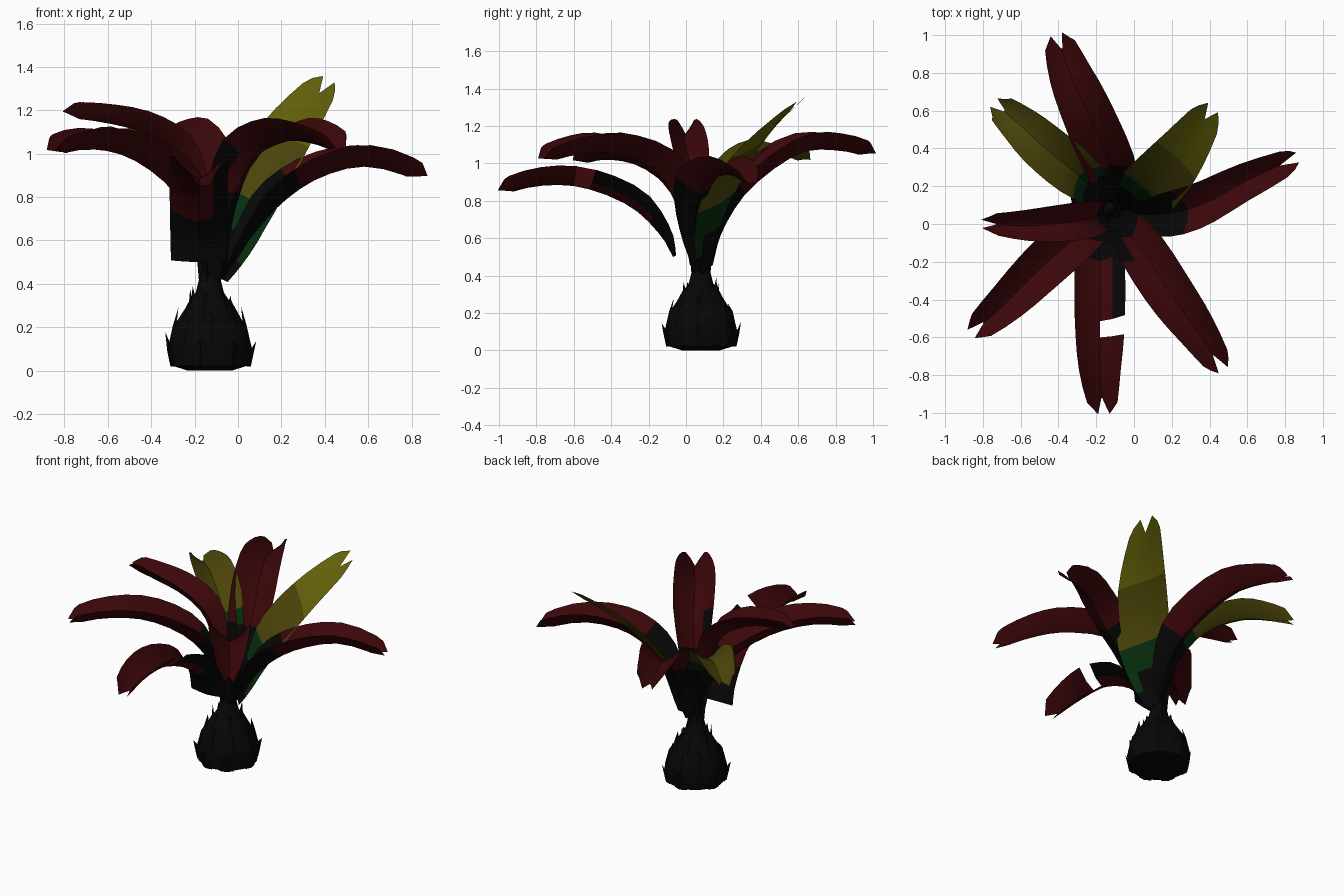
import bpy, math, random
from mathutils import Vector

random.seed(4)
if "Cube" in bpy.data.objects:
    bpy.data.objects.remove(bpy.data.objects["Cube"])


def material(name, rgb):
    m = bpy.data.materials.new(name)
    m.use_nodes = True
    m.diffuse_color = (*rgb, 1)
    bsdf = m.node_tree.nodes["Principled BSDF"]
    bsdf.inputs["Base Color"].default_value = (*rgb, 1)
    bsdf.inputs["Roughness"].default_value = 0.9
    return m


DARK, RED, GREEN, OLIVE, YELLOW = range(5)
MATS = [material("charcoal", (0.002, 0.002, 0.002)),
        material("deep red", (0.045, 0.002, 0.003)),
        material("dark green", (0.002, 0.026, 0.004)),
        material("olive", (0.07, 0.06, 0.003)),
        material("yellow green", (0.125, 0.12, 0.003))]


def add_mesh(name, verts, faces, indices=None):
    me = bpy.data.meshes.new(name)
    me.from_pydata(verts, [], faces)
    for m in MATS:
        me.materials.append(m)
    if indices:
        me.polygons.foreach_set("material_index", indices)
    ob = bpy.data.objects.new(name, me)
    bpy.context.collection.objects.link(ob)
    bpy.ops.object.select_all(action='DESELECT')
    ob.select_set(True)
    bpy.context.view_layer.objects.active = ob
    bpy.ops.object.shade_smooth_by_angle(angle=math.radians(35))


def spline(pts, t):
    """Smooth curve through the points, t from 0 to 1."""
    p = [Vector(q) for q in pts]
    p = [2 * p[0] - p[1]] + p + [2 * p[-1] - p[-2]]
    u = min(t, 0.9999) * (len(pts) - 1)
    i = int(u)
    u -= i
    a, b, c, d = p[i:i + 4]
    return 0.5 * (2 * b + (c - a) * u + (2 * a - 5 * b + 4 * c - d) * u ** 2
                  + (3 * b - a - 3 * c + d) * u ** 3)


ROWS = 14
COLS = (-1, -0.5, 0, 0.5, 1)


def leaf(name, pts, half, base, depth, bands, edge=(), roll=0, gap=()):
    """Channelled strip with a forked tip, colour bands along it and one edge colour."""
    heading = Vector(pts[-1]) - Vector(pts[0])
    side = Vector((heading.y, -heading.x, 0)).normalized()
    side.z = roll
    verts, faces, idx = [], [], []
    for r in range(ROWS + 1):
        t = r / ROWS
        p = spline(pts, t)
        tan = (spline(pts, min(t + 0.02, 1)) - spline(pts, max(t - 0.02, 0))).normalized()
        normal = side.cross(tan).normalized()
        tip = max(0, (t - 0.5) / 0.5) ** 2
        w = half * (base + (1 - base) * min(1, t / 0.45) ** 0.9) * (1 - 0.55 * tip)
        lift = depth * min(1, 0.15 + t / 0.45) * (1 - 0.3 * tip)
        for s in COLS:
            v = p + side * s * w + normal * lift * abs(s) ** 1.5
            if r == ROWS:
                v -= tan * (0.1 if s == 0 else 0.05 if abs(s) == 1 else 0)
            verts.append(v)
    n = len(COLS)
    for r in range(ROWS):
        t = (r + 0.5) / ROWS
        for c in range(n - 1):
            if gap and c in gap[0] and gap[1] < t < gap[2]:
                continue
            faces.append((r * n + c, r * n + c + 1, (r + 1) * n + c + 1, (r + 1) * n + c))
            colour = next(m for limit, m in bands if t < limit)
            if edge and c == edge[0] and edge[1] < t < edge[2]:
                colour = edge[3]
            idx.append(colour)
    add_mesh(name, verts, faces, idx)


def red(limit):
    return ((limit, DARK), (2, RED))


# Leaves
leaf("back_leaf", [(-.1, .14, .48), (-.1, .21, .67), (-.14, .35, .87), (-.25, .6, 1.05),
                   (-.34, .8, 1.07), (-.41, 1, 1.03)], .14, .4, .1, red(.33))
leaf("back_left_yellow_leaf", [(-.07, .1, .42), (0, .13, .6), (.1, .21, .86), (.25, .38, 1.11),
                               (.42, .62, 1.34)], .16, .2, .02,
     ((.3, DARK), (.42, GREEN), (.75, OLIVE), (2, YELLOW)),
     edge=(3, .15, .45, GREEN), roll=-.4)
leaf("left_leaf", [(-.07, .07, .42), (.05, .05, .6), (.2, .06, .77), (.38, .11, .89),
                   (.6, .23, .94), (.86, .35, .87)], .12, .2, .11, red(.5))
leaf("front_left_leaf", [(-.08, .04, .42), (-.05, -.02, .7), (.05, -.15, .95), (.2, -.38, 1.05),
                         (.33, -.56, 1.05), (.47, -.77, 1)], .13, .25, .11, red(.3),
     edge=(3, 0, .45, DARK))
leaf("front_leaf", [(-.18, -.07, .5), (-.18, -.14, .62), (-.18, -.3, .77), (-.18, -.55, .87),
                    (-.18, -.78, .88), (-.16, -1, .83)], .135, .95, .11, red(.32),
     edge=(0, 0, .58, DARK), gap=((0, 1), .58, .66))
leaf("front_right_leaf", [(-.15, .04, .45), (-.2, 0, .67), (-.32, -.08, .85), (-.5, -.24, .98),
                          (-.68, -.42, 1.02), (-.86, -.58, .99)], .13, .3, .11, red(.36))
leaf("right_leaf", [(-.15, .08, .45), (-.2, .04, .78), (-.28, .02, .99), (-.42, 0, 1.09),
                    (-.6, -.01, 1.14), (-.81, 0, 1.17)], .1, .4, .1, red(.25))
leaf("back_right_yellow_leaf", [(-.13, .12, .45), (-.2, .18, .73), (-.32, .28, .94),
                                (-.48, .41, 1.04), (-.6, .52, 1.04), (-.74, .64, 1)],
     .13, .3, .08, ((.3, DARK), (.38, GREEN), (2, OLIVE)))

# Bulb
CENTRE = Vector((-.13, .08, 0))
PROFILE = [(.0, .01), (.1, 0), (.18, .025), (.195, .1), (.17, .2), (.105, .3), (.065, .36),
           (.045, .44), (.035, .54), (0, .58)]
SIDES = 16


def ring_point(radius, z, angle):
    return CENTRE + Vector((radius * math.cos(angle), radius * math.sin(angle), z))


verts = [ring_point(r, z, k * math.tau / SIDES) for r, z in PROFILE for k in range(SIDES)]
faces = [(j * SIDES + k, j * SIDES + (k + 1) % SIDES,
          (j + 1) * SIDES + (k + 1) % SIDES, (j + 1) * SIDES + k)
         for j in range(len(PROFILE) - 1) for k in range(SIDES)]
add_mesh("bulb", verts, faces)

# Pointed husk scales in rings around the bulb
verts, faces = [], []
for count, r0, z0, r1, z1, r2, z2 in ((7, .18, .02, .195, .09, .215, .16),
                                      (8, .185, .1, .16, .21, .145, .27),
                                      (7, .14, .23, .09, .32, .095, .37)):
    for k in range(count):
        a = (k + random.uniform(-.2, .2)) * math.tau / count
        spread = 1.7 / count
        lift = random.uniform(-.03, .03)
        b = len(verts)
        verts += [ring_point(r0, z0, a - spread), ring_point(r0 + .01, z0, a),
                  ring_point(r0, z0, a + spread), ring_point(r1, z1, a + spread),
                  ring_point(r1 + .01, z1, a), ring_point(r1, z1, a - spread),
                  ring_point(r2, z2 + lift, a)]
        faces += [(b, b + 1, b + 4, b + 5), (b + 1, b + 2, b + 3, b + 4),
                  (b + 5, b + 4, b + 6), (b + 4, b + 3, b + 6)]
add_mesh("husk_scales", verts, faces)

# Thin stalks joining the bulb to the leaf bases
verts, faces = [], []
for k in range(6):
    a = k * math.tau / 6 + .3
    b = len(verts)
    for r, z, w in ((.03, .36, .018), (.045, .5, .015), (.06, .6, .02)):
        mid = ring_point(r, z, a)
        for j in range(3):
            q = a + j * math.tau / 3
            verts.append(mid + Vector((math.cos(q), math.sin(q), 0)) * w)
    faces += [(b + 3 * i + j, b + 3 * i + (j + 1) % 3, b + 3 * i + 3 + (j + 1) % 3, b + 3 * i + 3 + j)
              for i in range(2) for j in range(3)]
add_mesh("stalks", verts, faces)
